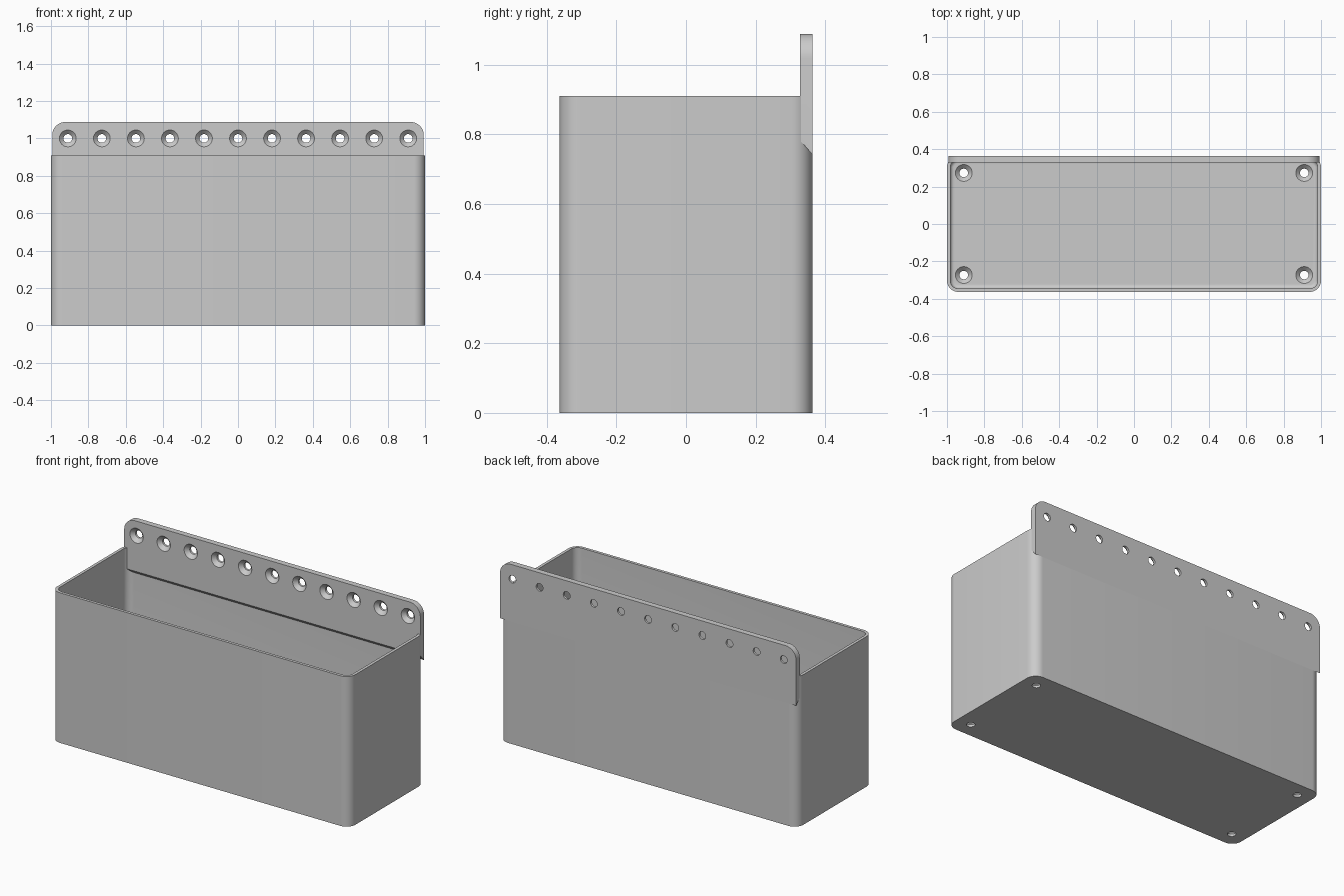
import bpy, bmesh, math
from mathutils import Matrix, Vector

cube = bpy.data.objects.get("Cube")
if cube:
    bpy.data.objects.remove(cube, do_unlink=True)

# Main sizes
HALF_X, HALF_Y, HEIGHT = 1.0, 0.363, 0.91
WALL, FLOOR, CORNER, FILLET = 0.018, 0.036, 0.06, 0.02
PLATE_X, PLATE_TOP, PLATE_FRONT = 0.993, 1.088, 0.328

grey = bpy.data.materials.new("light grey plastic")
grey.use_nodes = True
colour = (0.6, 0.6, 0.6, 1)
grey.diffuse_color = colour
grey.node_tree.nodes["Principled BSDF"].inputs["Base Color"].default_value = colour


def make_object(name, bm):
    bmesh.ops.recalc_face_normals(bm, faces=bm.faces)
    mesh = bpy.data.meshes.new(name)
    bm.to_mesh(mesh)
    bm.free()
    mesh.materials.append(grey)
    ob = bpy.data.objects.new(name, mesh)
    bpy.context.collection.objects.link(ob)
    return ob


def loft(bm, loops):
    """Skin a list of equal point loops and cap both ends."""
    rings = [[bm.verts.new(p) for p in loop] for loop in loops]
    n = len(rings[0])
    for a, b in zip(rings, rings[1:]):
        for i in range(n):
            j = (i + 1) % n
            bm.faces.new((a[i], a[j], b[j], b[i]))
    bm.faces.new(rings[0])
    bm.faces.new(rings[-1])


def arc(cx, cy, r, start, steps=10):
    angles = [start + math.pi / 2 * i / steps for i in range(steps + 1)]
    return [(cx + r * math.cos(a), cy + r * math.sin(a)) for a in angles]


def rounded_loop(inset, z):
    """Rounded rectangle, inset from the outer wall, at height z."""
    r = max(CORNER - inset, 0.008)
    x, y = HALF_X - inset - r, HALF_Y - inset - r
    corners = [(x, y), (-x, y), (-x, -y), (x, -y)]
    return [(px, py, z) for k, (cx, cy) in enumerate(corners)
            for px, py in arc(cx, cy, r, k * math.pi / 2)]


def cut_holes(ob, places, direction):
    """Cut countersunk holes; each place is on the wide side."""
    bm = bmesh.new()
    turn = Vector((0, 0, -1)).rotation_difference(Vector(direction)).to_matrix()
    profile = [(0.045, -0.01), (0.045, 0), (0.023, 0.022), (0.023, 0.06)]
    for place in places:
        loops = []
        for r, depth in profile:
            loops.append([Vector(place) + turn @ Vector(
                (r * math.cos(math.tau * i / 32), r * math.sin(math.tau * i / 32), -depth))
                for i in range(32)])
        loft(bm, loops)
    cutter = make_object("hole_cutter", bm)
    cutter.hide_render = True
    mod = ob.modifiers.new("holes", 'BOOLEAN')
    mod.operation, mod.solver, mod.object = 'DIFFERENCE', 'EXACT', cutter
    bpy.ops.object.select_all(action='DESELECT')
    bpy.context.view_layer.objects.active = ob
    ob.select_set(True)
    bpy.ops.object.modifier_apply(modifier=mod.name)
    bpy.data.objects.remove(cutter, do_unlink=True)
    bpy.ops.object.shade_smooth_by_angle(angle=math.radians(30))


# Open bin with rounded corners and a fillet around the inner floor
bm = bmesh.new()
loops = [rounded_loop(0, 0), rounded_loop(0, HEIGHT), rounded_loop(WALL, HEIGHT)]
for i in range(6):
    a = math.pi / 2 * i / 5
    loops.append(rounded_loop(WALL + FILLET * (1 - math.cos(a)),
                              FLOOR + FILLET * (1 - math.sin(a))))
loft(bm, loops)
bin_body = make_object("bin_body", bm)
cut_holes(bin_body, [(x, y, FLOOR) for x in (-0.91, 0.91) for y in (-0.273, 0.273)], (0, 0, -1))

# Mounting plate with rounded top corners and a sloped lower edge
bm = bmesh.new()
r = 0.07
top = (arc(PLATE_X - r, PLATE_TOP - r, r, 0)
       + arc(-PLATE_X + r, PLATE_TOP - r, r, math.pi / 2))
loft(bm, [[(x, y, z) for x, z in top + [(-PLATE_X, low), (PLATE_X, low)]]
          for y, low in ((PLATE_FRONT, 0.782), (HALF_Y + 0.0004, 0.742))])
plate = make_object("mounting_plate", bm)
cut_holes(plate, [((i - 5) * 0.182, PLATE_FRONT, 1.0) for i in range(11)], (0, 1, 0))
